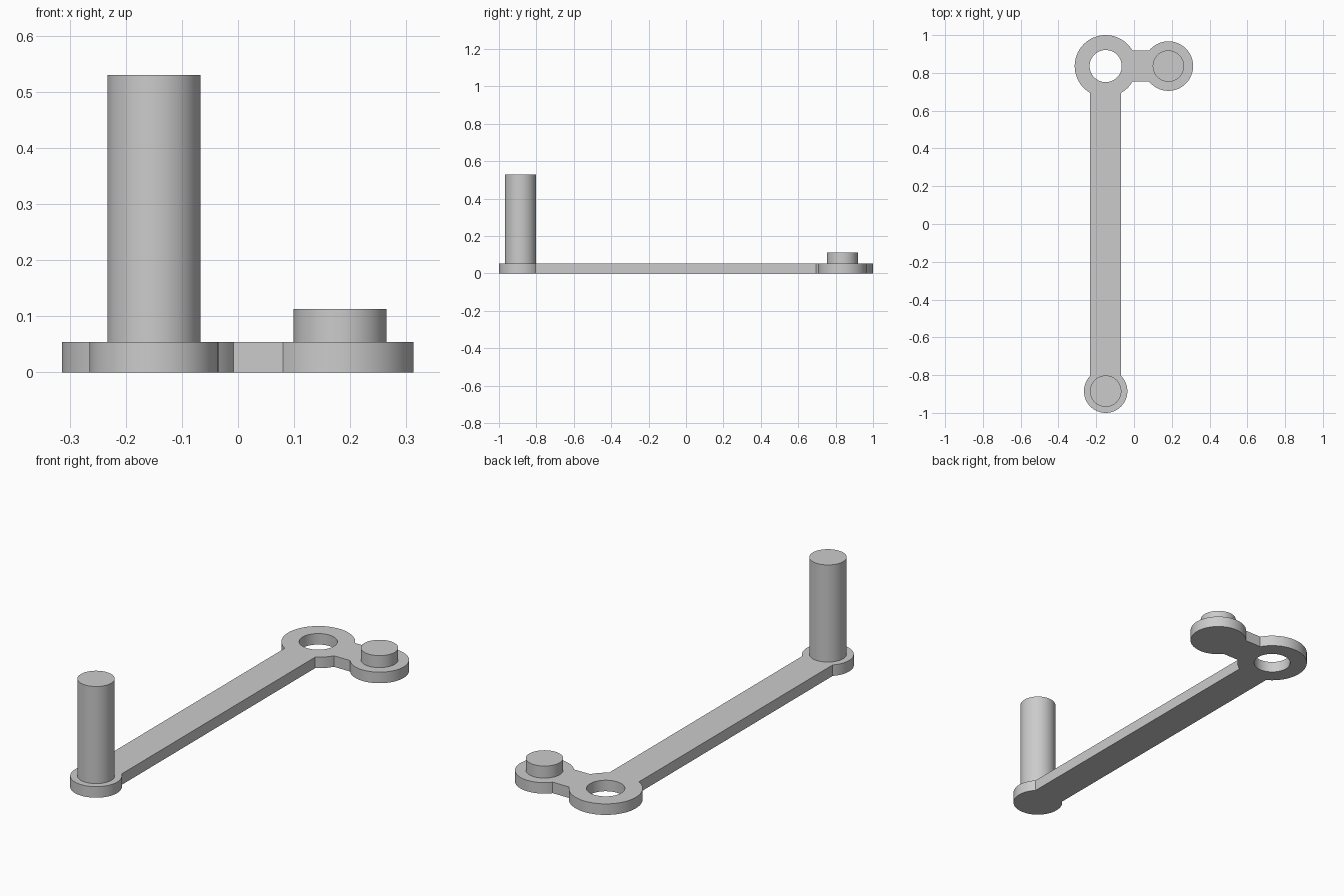
import bpy, bmesh
from math import sin, cos, asin, radians, degrees

if "Cube" in bpy.data.objects:
    bpy.data.objects.remove(bpy.data.objects["Cube"])

grey = bpy.data.materials.new("plain grey")
grey.diffuse_color = (0.6, 0.6, 0.6, 1)
grey.use_nodes = True
grey.node_tree.nodes["Principled BSDF"].inputs["Base Color"].default_value = grey.diffuse_color

PLATE_TOP = 0.054
RING, RING_R, HOLE_R = (-0.15, 0.836), 0.164, 0.085
SIDE, SIDE_R = (0.182, 0.836), 0.131
END, END_R = (-0.15, -0.885), 0.115
HALF, PEG_R = 0.082, 0.083      # half width of both bars, peg radius


def arc(center, r, a0, a1, closed=False):
    """Points along an arc, angles in degrees."""
    n = max(4, round(abs(a1 - a0) / 5))
    count = n if closed else n + 1
    angles = [radians(a0 + (a1 - a0) * i / n) for i in range(count)]
    return [(center[0] + r * cos(a), center[1] + r * sin(a)) for a in angles]


def prism(name, loops, z0, z1):
    """Fill the outline (with holes) and extrude it upward."""
    bm = bmesh.new()
    for loop in loops:
        vs = [bm.verts.new((x, y, z0)) for x, y in loop]
        for i, v in enumerate(vs):
            bm.edges.new((v, vs[(i + 1) % len(vs)]))
    bmesh.ops.triangle_fill(bm, edges=bm.edges[:], use_beauty=True, normal=(0, 0, 1))
    ext = bmesh.ops.extrude_face_region(bm, geom=bm.faces[:], use_keep_orig=True)
    top = [g for g in ext["geom"] if isinstance(g, bmesh.types.BMVert)]
    bmesh.ops.translate(bm, verts=top, vec=(0, 0, z1 - z0))
    bmesh.ops.recalc_face_normals(bm, faces=bm.faces[:])
    mesh = bpy.data.meshes.new(name)
    bm.to_mesh(mesh)
    bm.free()
    mesh.materials.append(grey)
    ob = bpy.data.objects.new(name, mesh)
    bpy.context.collection.objects.link(ob)
    bpy.ops.object.select_all(action='DESELECT')
    ob.select_set(True)
    bpy.context.view_layer.objects.active = ob
    bpy.ops.object.shade_smooth_by_angle(angle=radians(25))
    return ob


# Flat lever: ring, long bar with rounded end, short bar with side disc
ring_a, side_a, end_a = (degrees(asin(HALF / r)) for r in (RING_R, SIDE_R, END_R))
outline = (arc(RING, RING_R, ring_a, 270 - ring_a)
           + arc(END, END_R, 90 + end_a, 450 - end_a)
           + arc(RING, RING_R, 270 + ring_a, 360 - ring_a)
           + arc(SIDE, SIDE_R, 180 + side_a, 540 - side_a))
hole = arc(RING, HOLE_R, 0, 360, closed=True)
prism("lever_plate", [outline, hole], 0, PLATE_TOP)

# Tall handle and short peg standing on the plate
prism("tall_handle", [arc(END, PEG_R, 0, 360, closed=True)], PLATE_TOP, 0.53)
prism("short_peg", [arc(SIDE, PEG_R, 0, 360, closed=True)], PLATE_TOP, 0.113)
